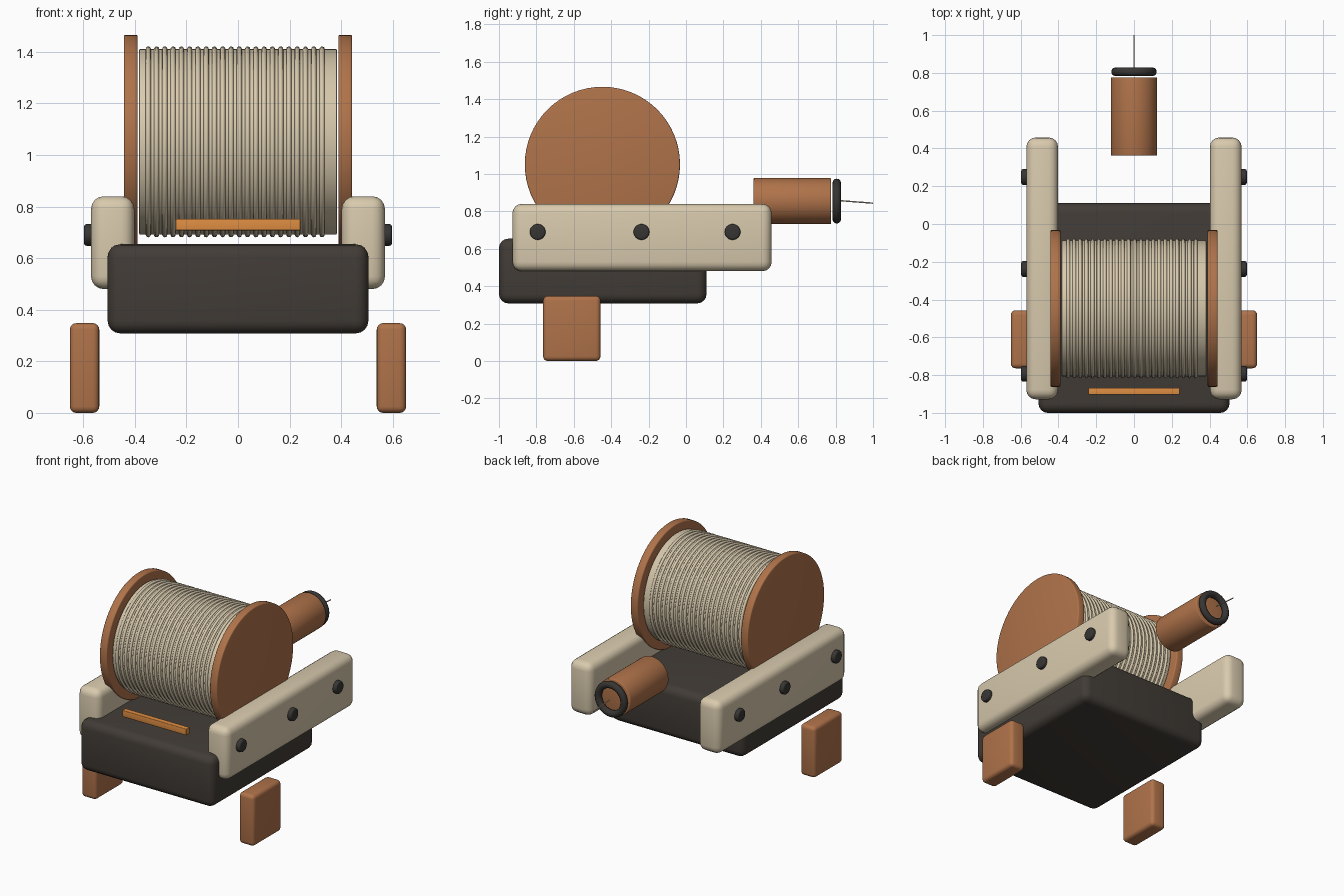
import bpy
from math import pi

cube = bpy.data.objects.get("Cube")
if cube:
    bpy.data.objects.remove(cube, do_unlink=True)


def material(name, r, g, b):
    m = bpy.data.materials.new(name)
    m.use_nodes = True
    m.diffuse_color = (r, g, b, 1)
    m.node_tree.nodes["Principled BSDF"].inputs["Base Color"].default_value = (r, g, b, 1)
    return m


WOOD = material("brown wood", 0.43, 0.17, 0.068)
CREAM = material("cream", 0.69, 0.59, 0.42)
DARK = material("dark charcoal", 0.054, 0.045, 0.037)
RUBBER = material("black rubber", 0.038, 0.036, 0.034)
ORANGE = material("orange", 0.74, 0.27, 0.055)

ALONG_X = (0, pi / 2, 0)
ALONG_Y = (pi / 2, 0, 0)


def finish(name, mat, bevel=0, segments=4):
    ob = bpy.context.object
    ob.name = name
    ob.data.materials.append(mat)
    bpy.ops.object.transform_apply(location=False, rotation=True, scale=True)
    if bevel:
        mod = ob.modifiers.new("rounded edges", "BEVEL")
        mod.width = bevel
        mod.segments = segments
        mod.limit_method = "ANGLE"
        bpy.ops.object.modifier_apply(modifier=mod.name)
    bpy.ops.object.shade_smooth_by_angle(angle=0.6)


def box(name, x, y, z, mat, bevel):
    spans = (x, y, z)
    bpy.ops.mesh.primitive_cube_add(size=1, location=[(a + b) / 2 for a, b in spans])
    bpy.context.object.scale = [b - a for a, b in spans]
    finish(name, mat, bevel)


def cylinder(name, radius, depth, centre, rotation, mat, bevel=0):
    bpy.ops.mesh.primitive_cylinder_add(vertices=64, radius=radius, depth=depth,
                                        location=centre, rotation=rotation)
    finish(name, mat, bevel, 3)


def ring(name, major, minor, centre, rotation, mat):
    bpy.ops.mesh.primitive_torus_add(major_segments=64, minor_segments=12,
                                     major_radius=major, minor_radius=minor,
                                     location=centre, rotation=rotation)
    finish(name, mat)


# Base block and front bar
box("base", (-0.506, 0.506), (-1, 0.11), (0.308, 0.654), DARK, 0.05)
box("front_bar", (-0.242, 0.242), (-0.903, -0.867), (0.708, 0.752), ORANGE, 0.004)

# Rails, bolts, feet and spool flanges on each side
SPOOL_Y, SPOOL_Z = -0.447, 1.051
for side, s in (("left", 1), ("right", -1)):
    box(side + "_rail", sorted((s * 0.402, s * 0.57)), (-0.928, 0.458),
        (0.48, 0.84), CREAM, 0.05)
    box(side + "_foot", sorted((s * 0.538, s * 0.652)), (-0.764, -0.457),
        (0, 0.348), WOOD, 0.025)
    for i, y in enumerate((-0.793, -0.238, 0.249)):
        cylinder(f"{side}_bolt_{i + 1}", 0.042, 0.05, (s * 0.572, y, 0.69),
                 ALONG_X, RUBBER, 0.01)
    cylinder(side + "_flange", 0.415, 0.054, (s * 0.416, SPOOL_Y, SPOOL_Z),
             ALONG_X, WOOD, 0.008)

# Drum with evenly spaced windings
cylinder("drum", 0.36, 0.766, (0, SPOOL_Y, SPOOL_Z), ALONG_X, CREAM, 0.004)
WINDINGS = 22
for i in range(WINDINGS):
    x = -0.348 + 0.674 * i / (WINDINGS - 1)
    ring(f"winding_{i + 1}", 0.36, 0.01, (x, SPOOL_Y, SPOOL_Z), ALONG_X, CREAM)

# Handle with end ring
cylinder("handle", 0.123, 0.415, (0, 0.569, 0.855), ALONG_Y, WOOD, 0.006)
ring("handle_ring", 0.097, 0.023, (0, 0.806, 0.855), ALONG_Y, RUBBER)

# Loose strand beyond the handle
curve = bpy.data.curves.new("loose_strand", "CURVE")
curve.dimensions = "3D"
curve.bevel_depth = 0.0035
curve.bevel_resolution = 2
curve.use_fill_caps = True
spline = curve.splines.new("POLY")
spline.points.add(1)
spline.points[0].co = (0, 0.828, 0.857, 1)
spline.points[1].co = (0, 1, 0.844, 1)
curve.materials.append(CREAM)
bpy.context.collection.objects.link(bpy.data.objects.new("loose_strand", curve))
